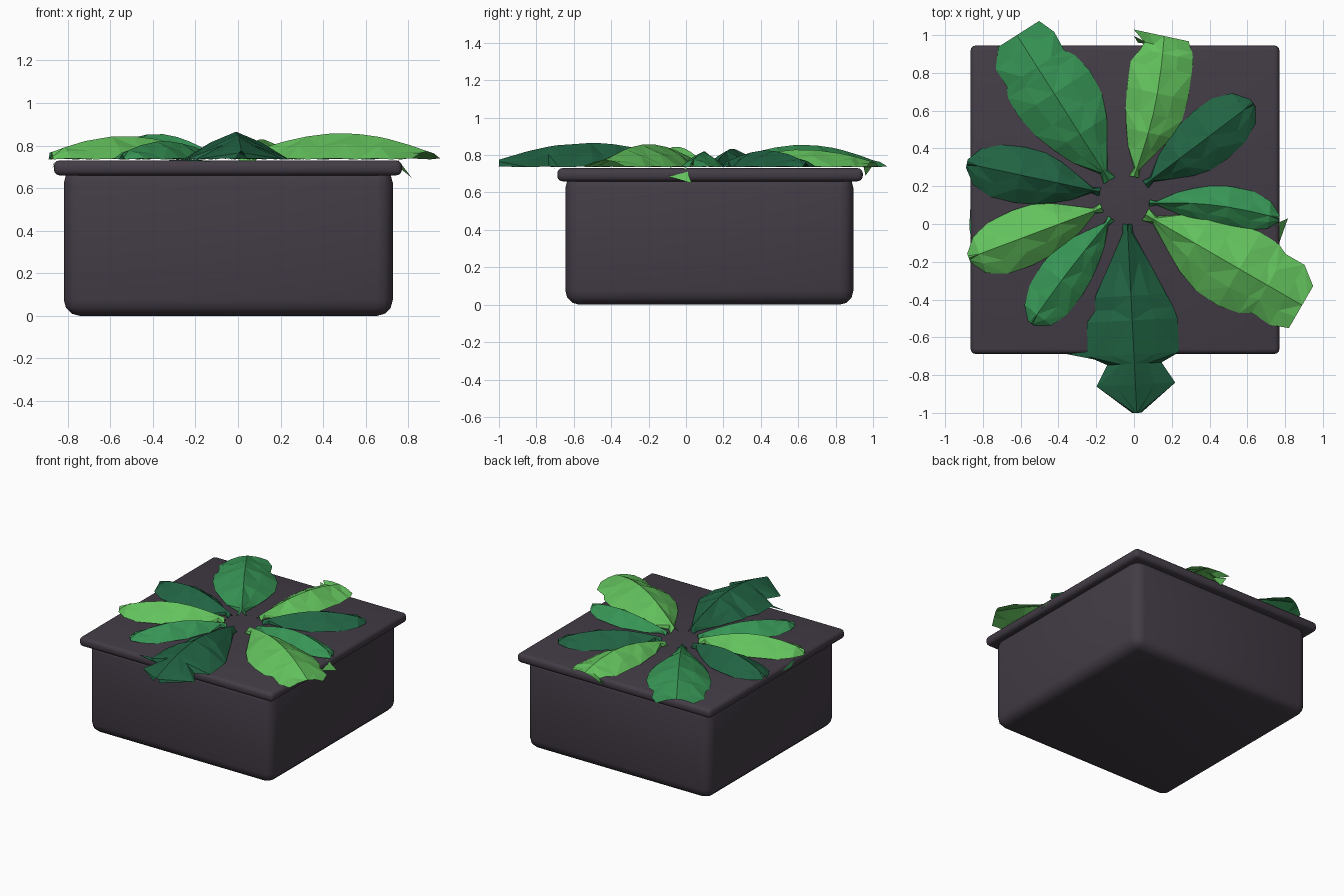
import bpy, bmesh, math
from mathutils import Vector

if "Cube" in bpy.data.objects:
    bpy.data.objects.remove(bpy.data.objects["Cube"])


def material(name, rgb):
    m = bpy.data.materials.new(name)
    m.diffuse_color = (*rgb, 1)
    m.use_nodes = True
    m.node_tree.nodes["Principled BSDF"].inputs["Base Color"].default_value = m.diffuse_color
    return m


CHARCOAL = material("charcoal", (0.056, 0.045, 0.061))
LIGHT = material("light_green", (0.125, 0.54, 0.11))
MID = material("mid_green", (0.038, 0.30, 0.092))
DARK = material("dark_green", (0.015, 0.125, 0.056))


def add_mesh(name, bm, mat):
    bmesh.ops.recalc_face_normals(bm, faces=bm.faces)
    me = bpy.data.meshes.new(name)
    bm.to_mesh(me)
    bm.free()
    ob = bpy.data.objects.new(name, me)
    bpy.context.collection.objects.link(ob)
    me.materials.append(mat)
    return ob


def rounded_box(name, lo, hi, radius):
    lo, hi = Vector(lo), Vector(hi)
    bm = bmesh.new()
    bmesh.ops.create_cube(bm, size=1)
    for v in bm.verts:
        v.co = (lo + hi) / 2 + v.co * (hi - lo)
    bmesh.ops.bevel(bm, geom=bm.edges[:], offset=radius, segments=3,
                    profile=0.5, affect='EDGES')
    ob = add_mesh(name, bm, CHARCOAL)
    bpy.context.view_layer.objects.active = ob
    ob.select_set(True)
    bpy.ops.object.shade_smooth_by_angle(angle=math.radians(40))
    ob.select_set(False)


# planter body and its flat overhanging top
rounded_box("planter_body", (-0.818, -0.645, 0), (0.727, 0.895, 0.70), 0.075)
rounded_box("planter_top", (-0.865, -0.688, 0.66), (0.77, 0.945, 0.73), 0.027)

# leaf outlines: distance along the leaf, left width, right width
STEM = [(0, .16, .16), (.06, .1, .1), (.2, .5, .45), (.32, .72, .75),
        (.45, .9, .95), (.6, 1, 1)]
POINTED = STEM + [(.78, .97, .9), (.92, .7, .62), (1, .15, .15)]
BLUNT = STEM + [(.72, .97, .9), (.78, .85, .75), (.9, .85, .78), (1, .52, .62)]
HOOKED = STEM + [(.78, 1, 1), (.88, .72, 1), (.93, .62, .95), (1, 1, .8)]
NOTCHED = [(0, .1, .1), (.05, .12, .12), (.2, .42, .42), (.38, .78, .8),
           (.45, .92, .8), (.51, 1, 1), (.69, 1, 1.02), (.74, .6, .6),
           (.85, .88, .86), (1, .1, .1)]


def leaf(name, base, tip, width, outline, height, bend, mat):
    """Arched blade, folded along its central rib, five points across."""
    base, tip = Vector(base), Vector(tip)
    axis = tip - base
    side = Vector((-axis.y, axis.x)).normalized()
    bm = bmesh.new()
    rows = []
    for i, (t, wl, wr) in enumerate(outline):
        c = base + axis * t + side * bend * math.sin(math.pi * t)
        rise = (height - 0.735) * math.sin(math.pi * (0.1 + 0.8 * t ** 1.05))
        zig = 0.008 if i % 2 else -0.006
        row = []
        for s, up in ((wl, 0), (wl * .5, .55), (0, 1), (-wr * .5, .55), (-wr, 0)):
            p = c + side * s * width
            z = 0.735 + rise * up
            if up == .55:
                z = max(0.736, z + zig)
            if up == 0:
                z += 0.005 * (i % 2)
            row.append(bm.verts.new((p.x, p.y, z)))
        rows.append(row)
    for i, (a, b) in enumerate(zip(rows, rows[1:])):
        for j in range(4):
            # facets fan outwards symmetrically from the rib
            if (j < 2) == (i % 2 == 0):
                tris = ((a[j], b[j], b[j + 1]), (a[j], b[j + 1], a[j + 1]))
            else:
                tris = ((a[j], b[j], a[j + 1]), (b[j], b[j + 1], a[j + 1]))
            for tri in tris:
                bm.faces.new(tri)
    ob = add_mesh(name, bm, mat)
    # keep the upper side facing up
    if sum(f.normal.z * f.area for f in ob.data.polygons) < 0:
        ob.data.flip_normals()


leaf("leaf_back_left", (-.13, .23), (-.62, 1.0), .225, BLUNT, .855, 0, MID)
leaf("leaf_back", (0, .25), (.16, .995), .165, HOOKED, .83, -.03, LIGHT)
leaf("leaf_back_right", (.06, .21), (.63, .64), .155, POINTED, .825, 0, DARK)
leaf("leaf_right", (.08, .11), (.77, .03), .11, POINTED, .82, .03, MID)
leaf("leaf_front_right", (.06, .05), (.89, -.43), .225, BLUNT, .858, 0, LIGHT)
leaf("leaf_front", (-.035, 0), (.015, -1.0), .24, NOTCHED, .865, 0, DARK)
leaf("leaf_front_left", (-.12, .03), (-.545, -.525), .135, POINTED, .82, -.01, MID)
leaf("leaf_left_front", (-.17, .085), (-.875, -.18), .155, POINTED, .845, 0, LIGHT)
leaf("leaf_left", (-.18, .17), (-.885, .32), .15, POINTED, .835, 0, DARK)


# small leaf ends hanging over the rim
def hanging_tip(name, points, mat):
    bm = bmesh.new()
    bm.faces.new([bm.verts.new(p) for p in points])
    add_mesh(name, bm, mat)


hanging_tip("hanging_tip_right",
            [(.75, .0, .735), (.765, -.11, .69), (.815, .03, .65)], LIGHT)
hanging_tip("hanging_tip_left",
            [(-.86, -.09, .735), (-.872, -.02, .69), (-.867, .08, .70)], MID)
hanging_tip("hanging_tip_front",
            [(-.36, -.688, .732), (-.12, -.735, .725), (-.2, -.67, .735)], DARK)
hanging_tip("hanging_tip_back",
            [(.0, .995, .74), (.09, .95, .735), (.02, .96, .69)], LIGHT)
